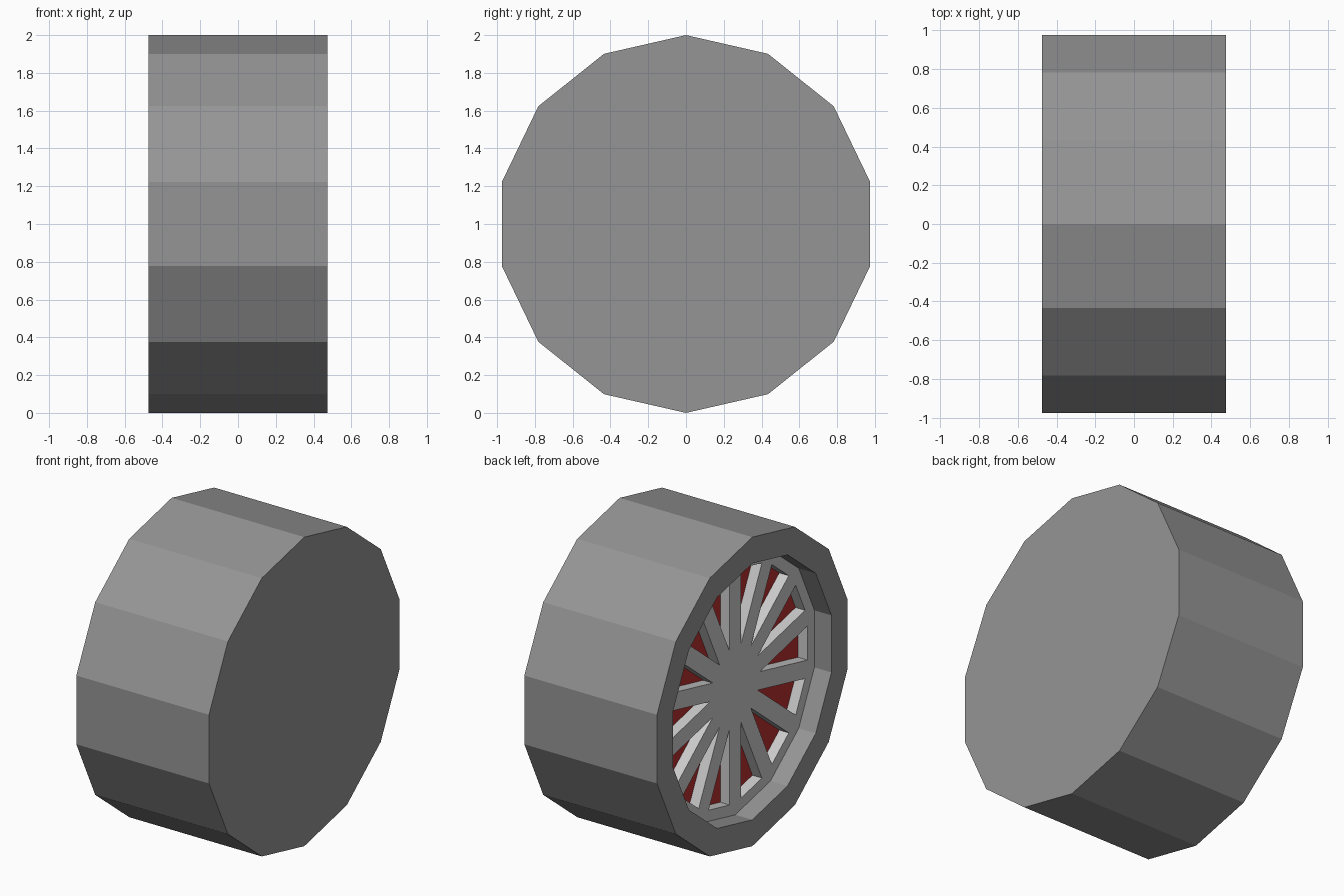
import bpy, bmesh
from math import sin, cos, pi

if "Cube" in bpy.data.objects:
    bpy.data.objects.remove(bpy.data.objects["Cube"])

N = 14                      # sides of the wheel
STEP = 2 * pi / N
X_OPEN, X_BACK = -0.475, 0.475
X_SPOKE, X_FLOOR = -0.353, -0.283
R_OUT, R_IN = 1.0, 0.83


def pt(x, r, a):
    # angle a is measured from straight up, about the axle
    return (x, r * sin(a), 1 + r * cos(a))


def finish(name, bm, colour):
    bmesh.ops.recalc_face_normals(bm, faces=bm.faces)
    me = bpy.data.meshes.new(name)
    bm.to_mesh(me)
    bm.free()
    ob = bpy.data.objects.new(name, me)
    bpy.context.collection.objects.link(ob)
    mat = bpy.data.materials.new(name + "_colour")
    mat.diffuse_color = (*colour, 1)
    mat.use_nodes = True
    mat.node_tree.nodes["Principled BSDF"].inputs["Base Color"].default_value = mat.diffuse_color
    me.materials.append(mat)
    return ob


def ring(bm, x, r):
    return [bm.verts.new(pt(x, r, i * STEP)) for i in range(N)]


# tyre: capped back, open pocket on the -x side
bm = bmesh.new()
loops = [ring(bm, x, r) for x, r in
         [(X_BACK, R_OUT), (X_OPEN, R_OUT), (X_OPEN, R_IN), (X_FLOOR + 0.01, R_IN)]]
for a, b in zip(loops, loops[1:]):
    for i in range(N):
        j = (i + 1) % N
        bm.faces.new((a[i], a[j], b[j], b[i]))
bm.faces.new(loops[0])
bm.faces.new(loops[-1])
finish("tyre", bm, (0.3, 0.3, 0.3))

# red disc behind the spokes
bm = bmesh.new()
bm.faces.new(ring(bm, X_FLOOR, R_IN))
disc = finish("backing_disc", bm, (0.5, 0.03, 0.03))
if disc.data.polygons[0].normal.x > 0:
    disc.data.flip_normals()

# spoked rim: outer band, parallel-sided spokes on the corners, hub
bm = bmesh.new()
half = STEP / 2
spread = 8.5 * pi / 180
edge = ring(bm, X_SPOKE, R_IN)
tip, o1, o2 = [], [], []
for i in range(N):
    mid = i * STEP + half
    tip.append(bm.verts.new(pt(X_SPOKE, 0.255, mid)))
    o1.append(bm.verts.new(pt(X_SPOKE, 0.747, mid - spread)))
    o2.append(bm.verts.new(pt(X_SPOKE, 0.747, mid + spread)))
for i in range(N):
    j = (i + 1) % N
    bm.faces.new((edge[i], edge[j], o2[i], o1[i]))
    bm.faces.new((o2[i], edge[j], o1[j]))
    bm.faces.new((o2[i], o1[j], tip[j], tip[i]))
bm.faces.new(tip)
# thickness of the spokes
ext = bmesh.ops.extrude_face_region(bm, geom=bm.faces[:], use_keep_orig=True)
verts = [g for g in ext["geom"] if isinstance(g, bmesh.types.BMVert)]
bmesh.ops.translate(bm, verts=verts, vec=(X_FLOOR - 0.002 - X_SPOKE, 0, 0))
finish("spoked_rim", bm, (0.8, 0.8, 0.8))
